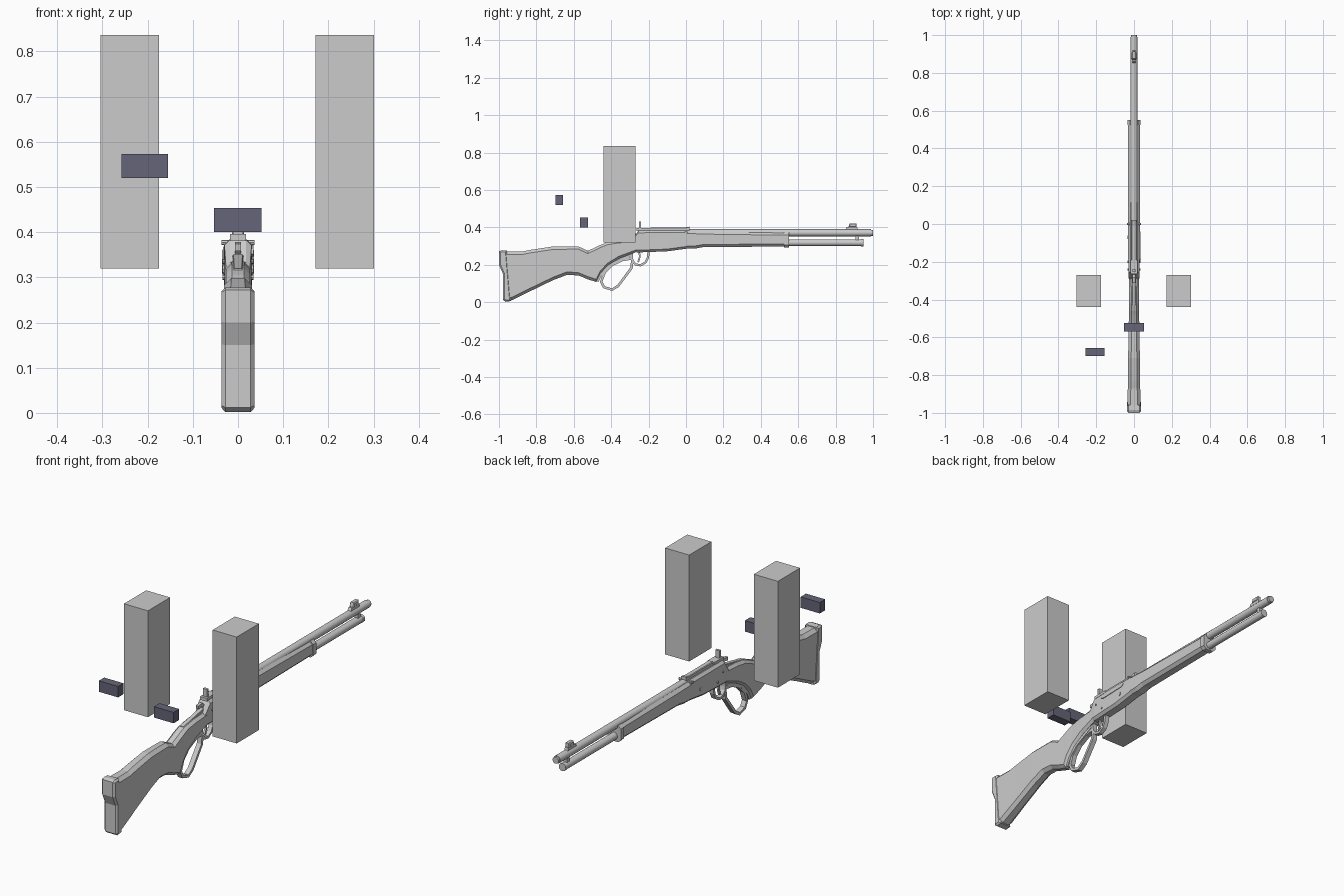
import bpy, bmesh, math
from mathutils import Vector


def material(name, col):
    m = bpy.data.materials.new(name)
    m.diffuse_color = (*col, 1)
    return m


GREY = material("light grey", (0.6, 0.6, 0.6))
SLATE = material("slate blue grey", (0.13, 0.13, 0.19))


def finish(name, bm, mat=GREY, smooth=False):
    bmesh.ops.recalc_face_normals(bm, faces=bm.faces)
    me = bpy.data.meshes.new(name)
    bm.to_mesh(me)
    bm.free()
    me.materials.append(mat)
    ob = bpy.data.objects.new(name, me)
    bpy.context.collection.objects.link(ob)
    if smooth:
        bpy.ops.object.select_all(action='DESELECT')
        ob.select_set(True)
        bpy.context.view_layer.objects.active = ob
        bpy.ops.object.shade_smooth_by_angle(angle=math.radians(35))
    return ob


def box(name, x, y, z, mat=GREY):
    bm = bmesh.new()
    bmesh.ops.create_cube(bm, size=1)
    for v in bm.verts:
        v.co = [a + (b - a) * (c + 0.5) for (a, b), c in zip((x, y, z), v.co)]
    return finish(name, bm, mat)


def loft(name, stations, smooth=False):
    """Chamfered sections along y: (y, bottom, top, half width, chamfer)."""
    bm = bmesh.new()
    rings = []
    for y, a, b, w, c in stations:
        pts = [(w, a + c), (w, b - c), (w - c, b), (c - w, b),
               (-w, b - c), (-w, a + c), (c - w, a), (w - c, a)]
        rings.append([bm.verts.new((x, y, z)) for x, z in pts])
    for r, s in zip(rings, rings[1:]):
        for i in range(8):
            j = (i + 1) % 8
            bm.faces.new((r[i], r[j], s[j], s[i]))
    bm.faces.new(rings[0])
    bm.faces.new(rings[-1])
    return finish(name, bm, smooth=smooth)


def plate(name, pts, x0, x1, bevel=0):
    """Side profile of (y, z) points, extruded across x."""
    bm = bmesh.new()
    f = bm.faces.new([bm.verts.new((x0, y, z)) for y, z in pts])
    ext = bmesh.ops.extrude_face_region(bm, geom=[f])["geom"]
    for v in ext:
        if isinstance(v, bmesh.types.BMVert):
            v.co.x = x1
    if bevel:
        edges = [e for e in bm.edges if abs(e.verts[0].co.x - e.verts[1].co.x) < 1e-6]
        bmesh.ops.bevel(bm, geom=edges, offset=bevel, segments=1, affect='EDGES')
    return finish(name, bm)


def bar(name, path, thick, w):
    """Flat strip following a (y, z) path, with mitred corners."""
    p = [Vector(q) for q in path]
    bm = bmesh.new()
    rings = []
    for i, q in enumerate(p):
        d0 = (q - p[max(i - 1, 0)]).normalized()
        d1 = (p[min(i + 1, len(p) - 1)] - q).normalized()
        t = (d0 + d1).normalized()
        n = Vector((-t.y, t.x)) * thick / 2
        ring = [(-w, q + n), (w, q + n), (w, q - n), (-w, q - n)]
        rings.append([bm.verts.new((x, s.x, s.y)) for x, s in ring])
    for r, s in zip(rings, rings[1:]):
        for k in range(4):
            j = (k + 1) % 4
            bm.faces.new((r[k], r[j], s[j], s[k]))
    bm.faces.new(rings[0])
    bm.faces.new(rings[-1])
    return finish(name, bm)


def rod(name, y0, y1, z, r, sides=12, along_x=False, y=0):
    """Round rod along y, or along x when it is a pin."""
    bm = bmesh.new()
    bmesh.ops.create_cone(bm, cap_ends=True, segments=sides, radius1=r, radius2=r, depth=y1 - y0)
    mid = (y0 + y1) / 2
    for v in bm.verts:
        a, b, c = v.co
        v.co = (c + mid, y + a, z + b) if along_x else (a, c + mid, z + b)
    return finish(name, bm, smooth=True)


# Floating blocks
for side, x in (("left", (-0.304, -0.175)), ("right", (0.172, 0.301))):
    box(side + "_tall_block", x, (-0.44, -0.27), (0.32, 0.836))
box("left_small_block", (-0.258, -0.155), (-0.698, -0.657), (0.52, 0.573), SLATE)
box("middle_small_block", (-0.053, 0.052), (-0.568, -0.525), (0.4, 0.453), SLATE)

# Butt pad and stock
plate("butt_pad", [(-1, 0.272), (-1, 0.2), (-0.978, 0.15), (-0.978, 0.012), (-0.965, 0.002),
                   (-0.935, 0.006), (-0.958, 0.276), (-0.985, 0.278)], -0.036, 0.036, 0.008)
loft("stock", [(-0.966, 0.004, 0.272, 0.034, 0.016), (-0.93, 0.011, 0.272, 0.034, 0.016),
               (-0.87, 0.04, 0.272, 0.033, 0.016), (-0.83, 0.06, 0.28, 0.032, 0.016),
               (-0.71, 0.118, 0.298, 0.031, 0.016), (-0.636, 0.146, 0.299, 0.03, 0.016),
               (-0.575, 0.143, 0.298, 0.029, 0.015), (-0.525, 0.122, 0.275, 0.028, 0.015),
               (-0.48, 0.108, 0.295, 0.027, 0.014), (-0.46, 0.15, 0.305, 0.027, 0.014),
               (-0.42, 0.195, 0.32, 0.026, 0.013), (-0.36, 0.232, 0.33, 0.027, 0.013),
               (-0.27, 0.266, 0.335, 0.028, 0.012)])
# Upper tang
loft("tang", [(-0.43, 0.3, 0.319, 0.01, 0.002), (-0.27, 0.315, 0.352, 0.012, 0.002)])

# Receiver with side port and pins
loft("receiver", [(-0.295, 0.27, 0.325, 0.026, 0.008), (-0.255, 0.266, 0.383, 0.03, 0.012),
                  (-0.1, 0.272, 0.384, 0.031, 0.012), (0.01, 0.287, 0.384, 0.031, 0.012)])
plate("ejection_port", [(-0.2, 0.352), (-0.185, 0.346), (-0.05, 0.35), (-0.04, 0.36),
                        (-0.05, 0.371), (-0.18, 0.371)], 0.03, 0.034)
for y, z, r in ((-0.07, 0.318, 0.01), (-0.2, 0.3, 0.006), (-0.24, 0.335, 0.005)):
    rod("receiver_pin", -0.034, 0.034, z, r, 8, True, y)
rod("front_screw", -0.037, 0.037, 0.377, 0.006, 8, True, 0.0)

# Fore-end, end cap, barrel and magazine tube
loft("fore_end", [(0.005, 0.287, 0.38, 0.033, 0.013), (0.05, 0.287, 0.38, 0.033, 0.014),
                  (0.09, 0.294, 0.378, 0.032, 0.014), (0.535, 0.298, 0.372, 0.031, 0.014)])
loft("fore_end_cap", [(0.525, 0.293, 0.374, 0.035, 0.014), (0.55, 0.293, 0.374, 0.035, 0.014)])
rod("barrel", 0.0, 0.99, 0.371, 0.019)
rod("muzzle", 0.985, 1.0, 0.371, 0.016)
rod("magazine_tube", 0.5, 0.94, 0.318, 0.018)
rod("magazine_cap", 0.935, 0.948, 0.318, 0.019)
box("barrel_band", (-0.009, 0.009), (0.905, 0.925), (0.325, 0.36))

# Sights, rail and hammer
loft("sight_rail", [(-0.19, 0.38, 0.399, 0.013, 0.003), (-0.01, 0.38, 0.399, 0.013, 0.003),
                    (0.02, 0.38, 0.404, 0.013, 0.003)])
box("rear_sight_base", (-0.018, 0.018), (-0.265, -0.19), (0.38, 0.396))
bar("rear_sight_leaf", [(-0.246, 0.39), (-0.246, 0.432)], 0.012, 0.011)
plate("front_sight_base", [(0.85, 0.385), (0.92, 0.385), (0.915, 0.402), (0.86, 0.402)],
      -0.009, 0.009)
plate("front_sight_hood", [(0.868, 0.4), (0.912, 0.4), (0.912, 0.422), (0.875, 0.422)],
      -0.012, 0.012, 0.004)
bar("hammer", [(-0.262, 0.35), (-0.285, 0.37), (-0.312, 0.366)], 0.016, 0.007)

# Lever loop, trigger guard and trigger
bar("lever_loop", [(-0.285, 0.235), (-0.34, 0.226), (-0.395, 0.2), (-0.435, 0.16),
                   (-0.453, 0.11), (-0.438, 0.08), (-0.395, 0.067), (-0.362, 0.088),
                   (-0.292, 0.182), (-0.287, 0.22), (-0.295, 0.26)], 0.014, 0.012)
bar("lever_tang", [(-0.475, 0.112), (-0.452, 0.155), (-0.41, 0.197), (-0.3, 0.25)], 0.016, 0.014)
bar("trigger_guard", [(-0.29, 0.265), (-0.289, 0.225), (-0.27, 0.202), (-0.243, 0.197),
                      (-0.216, 0.213), (-0.203, 0.24), (-0.2, 0.275)], 0.012, 0.011)
bar("trigger", [(-0.25, 0.27), (-0.247, 0.242), (-0.256, 0.214)], 0.009, 0.005)
